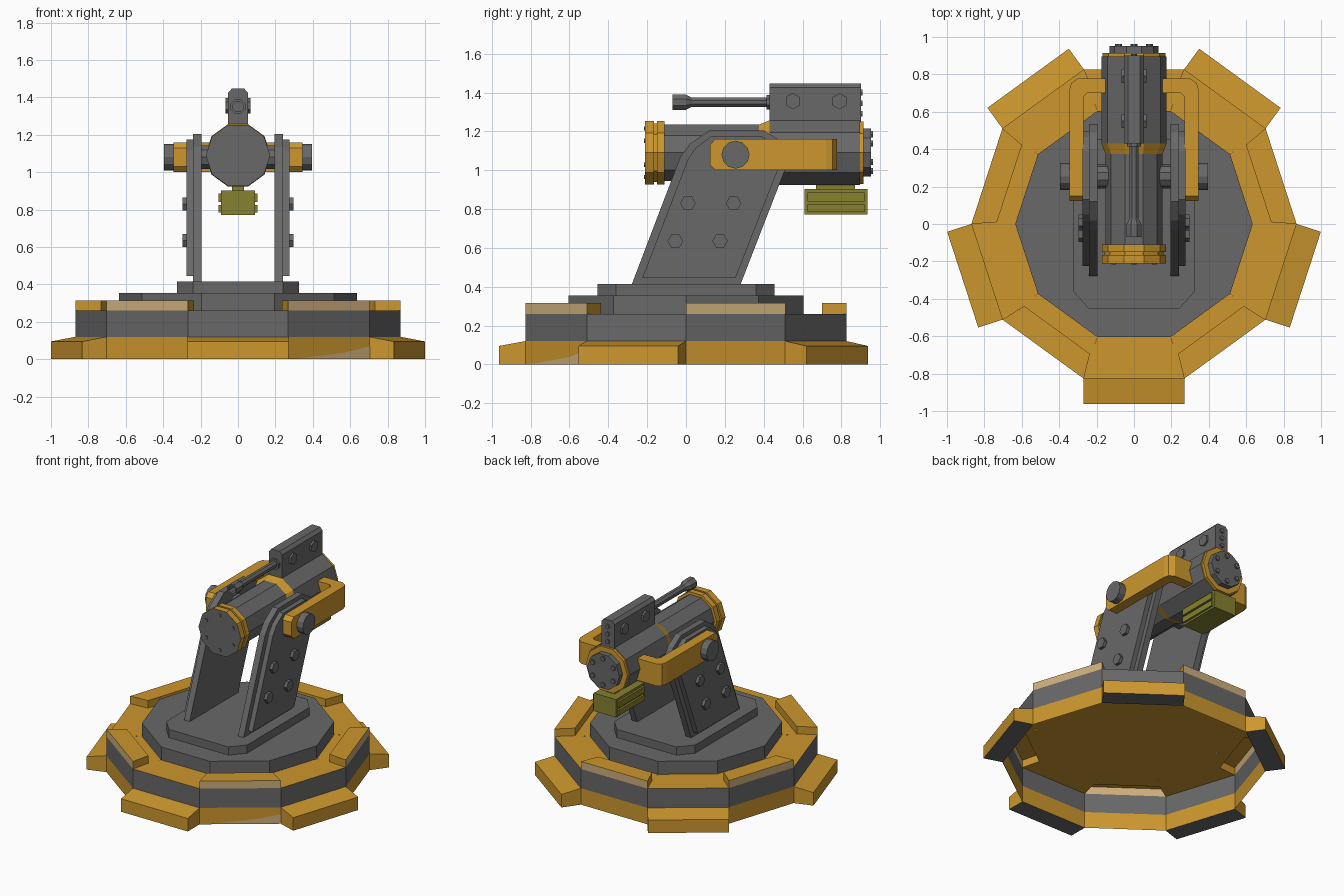
import bpy, bmesh
from math import cos, sin, pi, radians

if "Cube" in bpy.data.objects:
    bpy.data.objects.remove(bpy.data.objects["Cube"])


def material(name, rgb):
    m = bpy.data.materials.new(name)
    m.diffuse_color = (*rgb, 1)
    m.use_nodes = True
    m.node_tree.nodes["Principled BSDF"].inputs["Base Color"].default_value = m.diffuse_color
    return m


GRAY, ORANGE, PALE, OLIVE = range(4)
MATS = [material("steel gray", (0.14, 0.14, 0.14)),
        material("safety orange", (0.61, 0.31, 0.027)),
        material("faded tan", (0.62, 0.43, 0.20)),
        material("olive", (0.24, 0.22, 0.028))]


def finish(name, bm, recalc=True):
    if recalc:
        bmesh.ops.recalc_face_normals(bm, faces=bm.faces)
    me = bpy.data.meshes.new(name)
    bm.to_mesh(me)
    bm.free()
    for m in MATS:
        me.materials.append(m)
    ob = bpy.data.objects.new(name, me)
    bpy.context.collection.objects.link(ob)
    return ob


def place(axis, p, t):
    u, v = p
    return {"x": (t, u, v), "y": (u, t, v), "z": (u, v, t)}[axis]


def loft(name, axis, sections, mats):
    """Join equal-length outlines [(t, points)] along an axis and cap both ends."""
    bm = bmesh.new()
    rings = [[bm.verts.new(place(axis, p, t)) for p in pts] for t, pts in sections]
    n = len(rings[0])
    for a, b, m in zip(rings, rings[1:], mats):
        for i in range(n):
            j = (i + 1) % n
            bm.faces.new((a[i], a[j], b[j], b[i])).material_index = m
    bm.faces.new(rings[0]).material_index = GRAY if len(mats) > 1 else mats[0]
    bm.faces.new(rings[-1]).material_index = mats[-1]
    return finish(name, bm)


def prism(name, axis, pts, t0, t1, mat):
    return loft(name, axis, [(t0, pts), (t1, pts)], [mat])


def ngon(r, n, c=(0, 0), phase=0.0):
    return [(c[0] + r * cos(phase + 2 * pi * i / n), c[1] + r * sin(phase + 2 * pi * i / n))
            for i in range(n)]


def rect(u0, u1, v0, v1):
    return [(u0, v0), (u1, v0), (u1, v1), (u0, v1)]


def polar(ang, rad, tan, z):
    """Point given by distance out along an angle and sideways from it."""
    return (rad * cos(ang) - tan * sin(ang), rad * sin(ang) + tan * cos(ang), z)


# Base shell: ten sided, open below, raised blocks on alternate sides
AP, HS = 0.827, 0.269
bm = bmesh.new()


def face(pts, mat):
    bm.faces.new([bm.verts.new(p) for p in pts]).material_index = mat


for k in range(10):
    a = radians(18 + 36 * k)
    for z0, z1, m in ((0, 0.12, ORANGE), (0.12, 0.26, GRAY)):
        face([polar(a, AP, -HS, z0), polar(a, AP, HS, z0),
              polar(a, AP, HS, z1), polar(a, AP, -HS, z1)], m)
    ri, hi = 0.70, 0.217
    rc, hc = 0.604, 0.196
    hr = HS * ri / AP
    face([polar(a, rc, -hc, 0.26), polar(a, ri, -hr, 0.26),
          polar(a, ri, hr, 0.26), polar(a, rc, hc, 0.26)], ORANGE)
    outer = [(AP, -HS), (AP, HS), (ri, hi), (ri, -hi)]
    if k % 2 == 0:      # raised block
        face([polar(a, r, t, 0.315) for r, t in outer], ORANGE)
        for i in range(4):
            p, q = outer[i], outer[(i + 1) % 4]
            face([polar(a, *p, 0.26), polar(a, *q, 0.26),
                  polar(a, *q, 0.315), polar(a, *p, 0.315)], PALE if i == 0 else ORANGE)
        for s in (1, -1):   # slivers beside the block
            tri = [(AP, s * HS), (ri, s * hr), (ri, s * hi)]
            face([polar(a, r, t, 0.26) for r, t in tri[::s]], ORANGE)
    else:
        face([polar(a, AP, -HS, 0.26), polar(a, AP, HS, 0.26),
              polar(a, ri, hr, 0.26), polar(a, ri, -hr, 0.26)], ORANGE)
finish("base_shell", bm, recalc=False)

# Faded patch on one lower side
bm = bmesh.new()
a = radians(-54)
face([polar(a, AP + 0.003, t, z) for t, z in
      ((-0.22, 0.002), (HS, 0.002), (HS, 0.07), (0.1, 0.035))], PALE)
finish("faded_patch", bm, recalc=False)

# Five sloped feet, gray underneath
for k in range(5):
    a = radians(-90 + 72 * k)
    bm = bmesh.new()
    prof = [(AP, 0), (0.963, 0), (0.963, 0.095), (AP, 0.12)]
    s = [[bm.verts.new(polar(a, r, t, z)) for r, z in prof] for t in (-HS, HS)]
    for i in range(4):
        j = (i + 1) % 4
        if i != 3:
            f = bm.faces.new((s[0][i], s[0][j], s[1][j], s[1][i]))
            f.material_index = GRAY if i == 0 else ORANGE
    for v in s:
        bm.faces.new(v).material_index = ORANGE
    finish("foot", bm)

# Stepped turntable
table = prism("turntable", "z", ngon(0.635, 10), 0.26, 0.355, GRAY)
for f in table.data.polygons:
    if f.normal.z < -0.9:
        f.material_index = ORANGE
prism("arm_plinth", "z",
      [(sx * x, sy * y) for sx, sy, pair in
       ((1, 1, ((0.325, 0.36), (0.24, 0.455))), (-1, 1, ((0.24, 0.455), (0.325, 0.36))),
        (-1, -1, ((0.325, 0.36), (0.24, 0.455))), (1, -1, ((0.24, 0.455), (0.325, 0.36))))
       for x, y in pair], 0.355, 0.415, GRAY)

# Support arms, side handles and pivots, mirrored
ARM = [(-0.28, 0.41), (0.28, 0.41), (0.535, 1.067), (0.49, 1.15), (0.40, 1.205),
       (0.12, 1.205), (0.02, 1.135), (-0.03, 1.067)]
PLATE = [(-0.225, 0.445), (0.255, 0.445), (0.498, 1.067), (0.465, 1.125), (0.39, 1.175),
         (0.13, 1.175), (0.05, 1.115), (0.01, 1.057)]
PIVOT = (0.255, 1.08)
for s in (1, -1):
    prism("support_arm", "x", ARM, s * 0.195, s * 0.24, GRAY)
    prism("arm_plate", "x", PLATE, s * 0.24, s * 0.275, GRAY)
    for c in ((0.01, 0.83), (0.245, 0.83), (-0.055, 0.635), (0.175, 0.635)):
        prism("arm_bolt", "x", ngon(0.04, 6, c), s * 0.27, s * 0.297, GRAY)
    prism("pivot_pin", "x", ngon(0.065, 10, PIVOT), s * 0.10, s * 0.30, GRAY)
    prism("pivot_cap", "x", ngon(0.072, 12, PIVOT), s * 0.34, s * 0.395, GRAY)
    prism("handle_bar", "x", [(0.15, 1.0), (0.72, 1.0), (0.72, 1.16), (0.15, 1.16),
                              (0.123, 1.13), (0.123, 1.03)], s * 0.27, s * 0.345, ORANGE)
    prism("handle_return", "z", [(s * x, y) for x, y in
                                 ((0.345, 0.72), (0.335, 0.755), (0.30, 0.778), (0.14, 0.778),
                                  (0.14, 0.70), (0.25, 0.70), (0.27, 0.68), (0.345, 0.68))],
          1.0, 1.16, ORANGE)

# Main cannon body turned along y
C = (0, 1.09)
steps = [(-0.21, 0.172, ORANGE), (-0.165, 0.172, ORANGE), (-0.165, 0.158, ORANGE),
         (-0.15, 0.158, ORANGE), (-0.15, 0.172, ORANGE), (-0.11, 0.172, ORANGE),
         (-0.11, 0.152, GRAY), (0.375, 0.152, ORANGE), (0.43, 0.175, GRAY),
         (0.895, 0.175, ORANGE), (0.895, 0.168, ORANGE), (0.915, 0.168, ORANGE),
         (0.915, 0.13, GRAY), (0.953, 0.13, GRAY)]
loft("cannon_body", "y", [(y, ngon(r, 10, C)) for y, r, m in steps],
     [m for y, r, m in steps[:-1]])
# Bolts around the front and rear caps
for c in ngon(0.125, 6, C, pi / 6):
    prism("front_bolt", "y", ngon(0.013, 6, c), -0.217, -0.20, GRAY)
for c in ngon(0.095, 6, C, pi / 6):
    prism("rear_bolt", "y", ngon(0.018, 6, c), 0.945, 0.963, GRAY)

# Upper housing with side and rear bolts
prism("upper_housing", "y", [(-0.053, 1.22), (0.053, 1.22), (0.053, 1.425), (0.033, 1.447),
                             (-0.033, 1.447), (-0.053, 1.425)], 0.43, 0.90, GRAY)
for s in (1, -1):
    for y in (0.55, 0.79):
        prism("housing_bolt", "x", ngon(0.042, 6, (y, 1.355), pi / 6), s * 0.05, s * 0.067, GRAY)
for z in (1.29, 1.345, 1.40):
    prism("housing_rear_bolt", "y", ngon(0.017, 6, (0, z)), 0.89, 0.91, GRAY)

# Small gun rod with flared muzzle
G = (0, 1.35)
gun = [(0.015, 0.028), (-0.07, 0.028), (-0.07, 0.042), (0.0, 0.042), (0.03, 0.026), (0.44, 0.026)]
loft("gun_rod", "y", [(y, ngon(r, 8, G, pi / 8)) for y, r in gun], [GRAY] * 5)
prism("gun_collar", "y", ngon(0.04, 8, G, pi / 8), 0.415, 0.44, GRAY)

# Olive ammunition box under the rear
prism("ammo_box", "x", rect(0.61, 0.935, 0.772, 0.903), -0.09, 0.09, OLIVE)
prism("ammo_neck", "x", rect(0.67, 0.87, 0.90, 0.935), -0.033, 0.033, OLIVE)
for s in (1, -1):
    for z0, z1 in ((0.785, 0.825), (0.84, 0.885)):
        prism("ammo_rib", "x", rect(0.625, 0.92, z0, z1), s * 0.085, s * 0.105, OLIVE)
